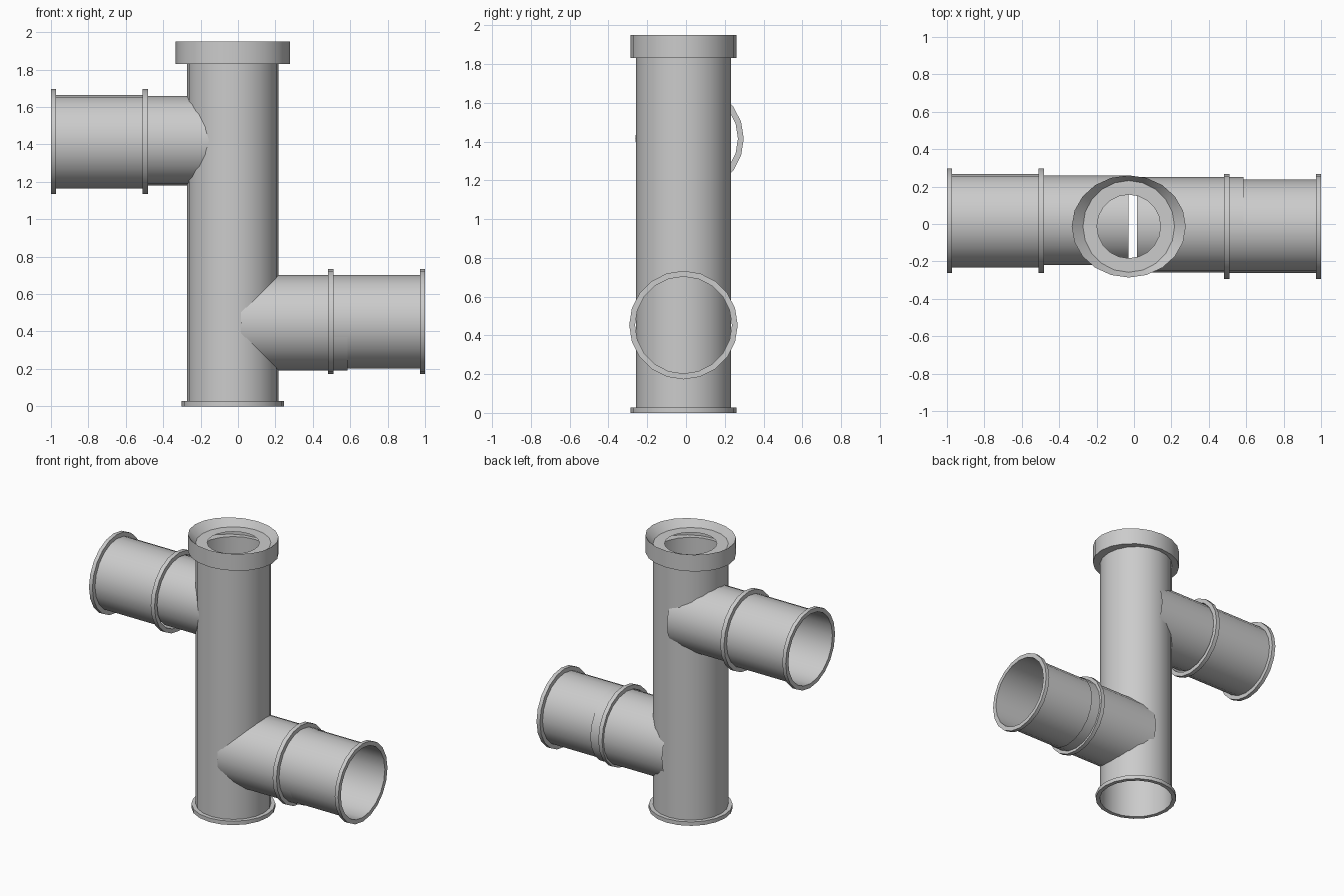
import bpy, bmesh, math
from mathutils import Vector

if "Cube" in bpy.data.objects:
    bpy.data.objects.remove(bpy.data.objects["Cube"])

SIDES = 20


def lathe(name, origin, axis, profile, closed=False, squash=None):
    """Sweep (radius, distance) points around the x or z axis; squash flattens y of wide radii."""
    bm = bmesh.new()
    rings = []
    for r, d in profile:
        ry = squash if squash and r > 0.3 else r
        ring = []
        for i in range(SIDES):
            a = 2 * math.pi * i / SIDES
            c, s = r * math.cos(a), ry * math.sin(a)
            p = (d, c, s) if axis == 'x' else (c, s, d)
            ring.append(bm.verts.new(Vector(origin) + Vector(p)))
        rings.append(ring)
    pairs = list(zip(rings, rings[1:]))
    if closed:
        pairs.append((rings[-1], rings[0]))
    for a, b in pairs:
        for i in range(SIDES):
            j = (i + 1) % SIDES
            bm.faces.new((a[i], a[j], b[j], b[i]))
    bmesh.ops.recalc_face_normals(bm, faces=bm.faces)
    me = bpy.data.meshes.new(name)
    bm.to_mesh(me)
    bm.free()
    ob = bpy.data.objects.new(name, me)
    bpy.context.collection.objects.link(ob)
    bpy.ops.object.select_all(action='DESELECT')
    ob.select_set(True)
    bpy.context.view_layer.objects.active = ob
    bpy.ops.object.shade_smooth_by_angle(angle=math.radians(35))
    return ob


def flange(name, origin, axis, inner, outer, d0, d1):
    return lathe(name, origin, axis,
                 [(inner, d0), (outer, d0), (outer, d1), (inner, d1)], closed=True)


# vertical pipe, open at the bottom
main = (-0.028, -0.013, 0)
lathe("main_pipe", main, 'z', [(0.245, 0), (0.245, 1.83)])
flange("base_flange", main, 'z', 0.245, 0.273, 0, 0.028)

# top collar: slightly oval sleeve, sloped mouth, flat lip with a round hole
lathe("top_collar", main, 'z',
      [(0.245, 1.83), (0.305, 1.83), (0.305, 1.95), (0.245, 1.90), (0.17, 1.90)],
      squash=0.273)

# side branches: stub into the main pipe, outer sleeve, two flanges
branches = [
    ("lower", 1, (0, -0.005, 0.447), 0.255, 0.015, 0.585, (0, -0.013, 0.453)),
    ("upper", -1, (0, 0.02, 1.42), 0.24, 0.03, 0.50, (0, 0.018, 1.415)),
]
for label, side, stub_at, stub_r, start, end, sleeve_at in branches:
    lathe(label + "_stub", stub_at, 'x', [(stub_r, side * start), (stub_r, side * end)])
    lathe(label + "_sleeve", sleeve_at, 'x', [(0.25, side * 0.49), (0.25, side * 1.0)])
    flange(label + "_middle_flange", sleeve_at, 'x', 0.25, 0.28, side * 0.48, side * 0.51)
    flange(label + "_end_flange", sleeve_at, 'x', 0.25, 0.28, side * 0.973, side * 1.0)
